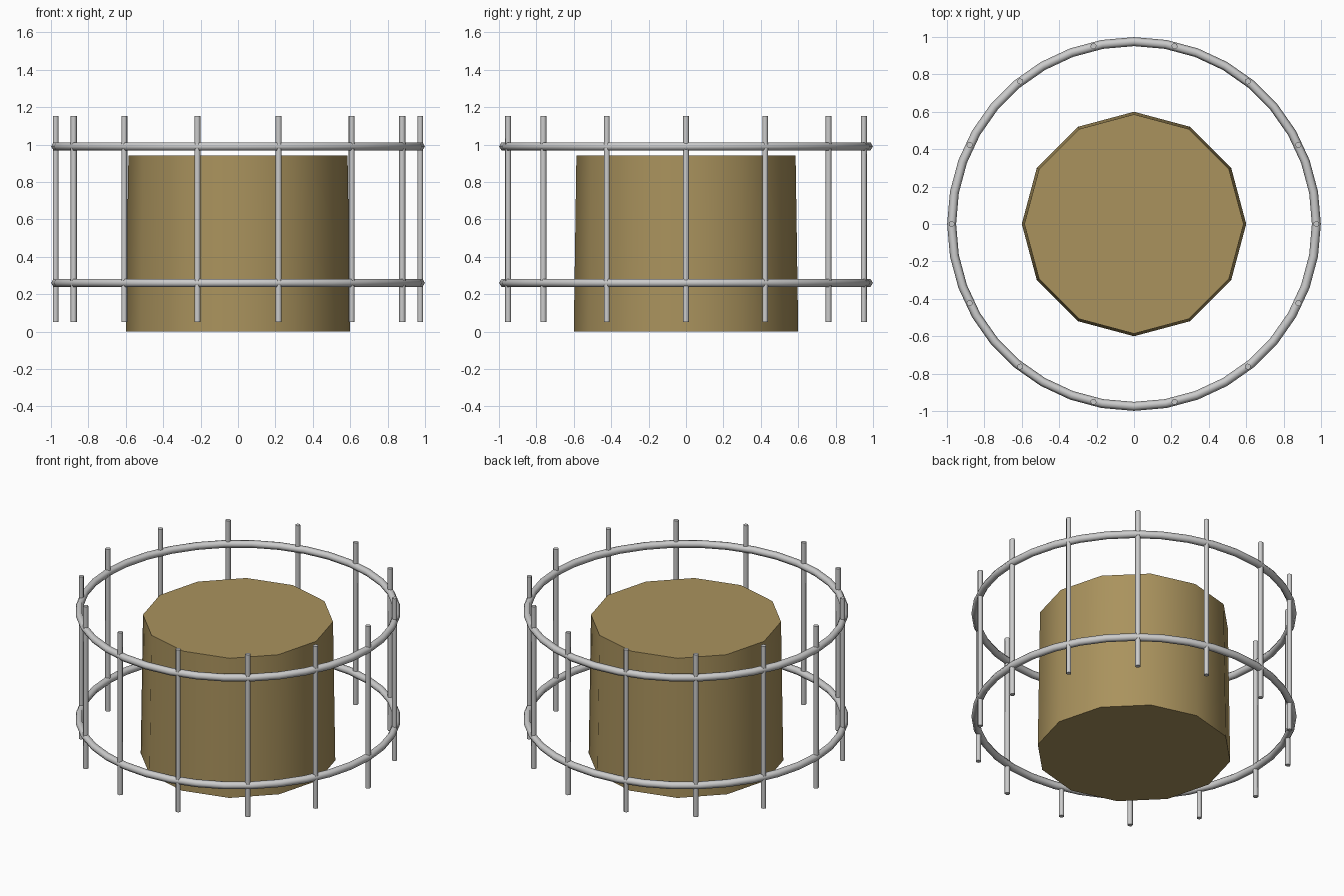
import bpy
from math import cos, sin, tau, radians

if "Cube" in bpy.data.objects:
    bpy.data.objects.remove(bpy.data.objects["Cube"])

RING_R = 0.975   # fence radius
POSTS = 14


def finish(name):
    ob = bpy.context.object
    ob.name = name
    bpy.ops.object.shade_smooth_by_angle(angle=radians(62))
    # keep the end caps crisp and flat
    for p in ob.data.polygons:
        if len(p.vertices) > 4:
            p.use_smooth = False
    return ob


# Central block: slightly tapered twelve-sided drum
bpy.ops.mesh.primitive_cone_add(vertices=12, radius1=0.6, radius2=0.586,
                                depth=0.94, location=(0, 0, 0.47))
drum = finish("tapered_drum")
tan = bpy.data.materials.new("tan")
tan.diffuse_color = (0.40, 0.29, 0.11, 1)
tan.use_nodes = True
tan.node_tree.nodes["Principled BSDF"].inputs["Base Color"].default_value = tan.diffuse_color
drum.data.materials.append(tan)

# Two horizontal rail hoops
for name, z in (("lower_rail", 0.26), ("upper_rail", 0.99)):
    bpy.ops.mesh.primitive_torus_add(major_radius=RING_R, minor_radius=0.024,
                                     major_segments=36, minor_segments=6,
                                     location=(0, 0, z))
    finish(name)

# Vertical fence posts around the hoops
for i in range(POSTS):
    a = tau * i / POSTS
    bpy.ops.mesh.primitive_cylinder_add(vertices=6, radius=0.017, depth=1.1,
                                        location=(RING_R * cos(a), RING_R * sin(a), 0.602),
                                        rotation=(0, 0, a))
    finish(f"fence_post_{i + 1}")
